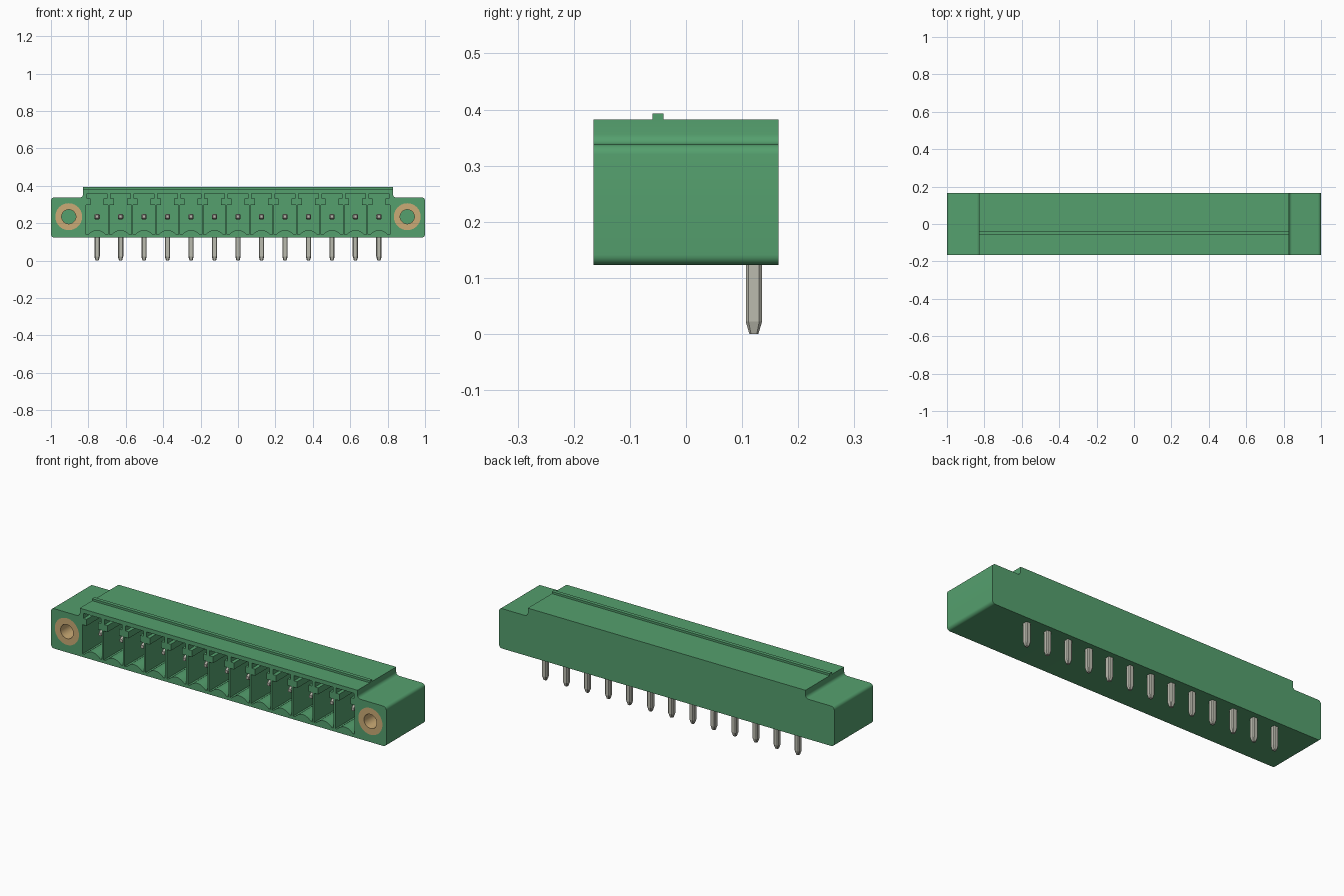
import bpy, bmesh
from math import cos, sin, pi, radians
from mathutils import Vector

cube = bpy.data.objects.get("Cube")
if cube:
    bpy.data.objects.remove(cube, do_unlink=True)


def material(name, rgb):
    m = bpy.data.materials.new(name)
    m.use_nodes = True
    m.diffuse_color = (*rgb, 1)
    m.node_tree.nodes["Principled BSDF"].inputs["Base Color"].default_value = (*rgb, 1)
    return m


GREEN = material("green plastic", (0.09, 0.35, 0.155))
BRASS = material("brass", (0.60, 0.41, 0.18))
TIN = material("tinned metal", (0.50, 0.50, 0.43))

FRONT, BACK = -0.165, 0.165
BOTTOM, SHOULDER, TOP = 0.123, 0.338, 0.382
STEP = 0.828
PITCH, COUNT = 0.1256, 13
AXIS_Z, SCREW_X = 0.235, 0.905
CAVITY_END, SCREW_END = 0.07, 0.05
PIN_Y = 0.121
PIN_XS = [(i - (COUNT - 1) / 2) * PITCH for i in range(COUNT)]


def loft(bm, rings, closed=False):
    """Skin a row of matching rings, capped unless closed on itself."""
    loops = [[bm.verts.new(p) for p in ring] for ring in rings]
    pairs = list(zip(loops, loops[1:]))
    if closed:
        pairs.append((loops[-1], loops[0]))
    else:
        bm.faces.new(loops[0])
        bm.faces.new(loops[-1])
    for a, b in pairs:
        n = len(a)
        for i in range(n):
            bm.faces.new((a[i], a[(i + 1) % n], b[(i + 1) % n], b[i]))


def finish(name, bm, mat):
    bmesh.ops.recalc_face_normals(bm, faces=bm.faces)
    mesh = bpy.data.meshes.new(name)
    bm.to_mesh(mesh)
    bm.free()
    mesh.materials.append(mat)
    ob = bpy.data.objects.new(name, mesh)
    bpy.context.collection.objects.link(ob)
    return ob


def activate(ob):
    bpy.ops.object.select_all(action='DESELECT')
    ob.select_set(True)
    bpy.context.view_layer.objects.active = ob


def smooth(ob):
    activate(ob)
    bpy.ops.object.shade_smooth_by_angle(angle=radians(30))


def arc(cx, cz, r, start, end, n=6):
    angles = [radians(start + (end - start) * i / n) for i in range(n + 1)]
    return [(cx + r * cos(a), cz + r * sin(a)) for a in angles]


def at_y(profile, y, dx=0):
    return [Vector((x + dx, y, z)) for x, z in profile]


def circle(cx, r, n=40):
    return [(cx + r * cos(2 * pi * i / n), AXIS_Z + r * sin(2 * pi * i / n)) for i in range(n)]


def octagon(h, c):
    """Square of half-size h with corners cut by c."""
    k = h - c
    return [(h, -k), (h, k), (k, h), (-k, h), (-h, k), (-h, -k), (-k, -h), (k, -h)]


# Housing outline with rounded corners and filleted shoulders
r, f = 0.018, 0.018
half = (arc(1 - r, BOTTOM + r, r, -90, 0) + arc(1 - r, SHOULDER - r, r, 0, 90)
        + arc(STEP + f, SHOULDER + f, f, 270, 180) + [(STEP, TOP)])
outline = half + [(-x, z) for x, z in reversed(half)]
bm = bmesh.new()
loft(bm, [at_y(outline, FRONT), at_y(outline, BACK)])
housing = finish("housing", bm, GREEN)

# Keyed socket shape: humped floor, wide chamber, narrow neck, wide top slot
hump = [(0.048 * t / 5, 0.14 + 0.024 * (1 - (t / 5) ** 2)) for t in range(6)]
side = hump + [(0.058, 0.14), (0.058, 0.297), (0.034, 0.297), (0.034, 0.332),
               (0.053, 0.332), (0.053, 0.36)]
socket = side + [(-x, z) for x, z in reversed(side[1:])]
bm = bmesh.new()
for x in PIN_XS:
    loft(bm, [at_y(socket, FRONT - 0.05, x), at_y(socket, CAVITY_END, x)])
for s in (-1, 1):
    hole = circle(s * SCREW_X, 0.072)
    loft(bm, [at_y(hole, FRONT - 0.05), at_y(hole, SCREW_END)])
cutter = finish("socket_cutter", bm, GREEN)
cutter.hide_render = True

mod = housing.modifiers.new("sockets", 'BOOLEAN')
mod.operation = 'DIFFERENCE'
mod.solver = 'EXACT'
mod.object = cutter
activate(housing)
bpy.ops.object.modifier_apply(modifier=mod.name)
bpy.data.objects.remove(cutter, do_unlink=True)
smooth(housing)

# Rib along the top
bm = bmesh.new()
rib = [(-STEP, TOP - 0.005), (STEP, TOP - 0.005), (STEP, 0.393), (-STEP, 0.393)]
loft(bm, [at_y(rib, -0.06), at_y(rib, -0.04)])
finish("top_rib", bm, GREEN)

# Threaded inserts in both flanges
for s, label in ((1, "left"), (-1, "right")):
    outer, inner = circle(s * SCREW_X, 0.072), circle(s * SCREW_X, 0.038)
    bm = bmesh.new()
    loft(bm, [at_y(outer, FRONT), at_y(inner, FRONT),
              at_y(inner, SCREW_END), at_y(outer, SCREW_END)], closed=True)
    smooth(finish(label + "_screw_insert", bm, BRASS))

# Bent contacts: a leg under the housing and a tip inside each socket
thick, thin = octagon(0.0145, 0.005), octagon(0.008, 0.003)
for i, x in enumerate(PIN_XS):
    bm = bmesh.new()
    loft(bm, [[Vector((x + a, PIN_Y + b, z)) for a, b in shape]
              for shape, z in ((thin, 0), (thick, 0.022), (thick, AXIS_Z))])
    loft(bm, [[Vector((x + a, y, AXIS_Z + b)) for a, b in shape]
              for shape, y in ((thin, -0.1), (thick, -0.08), (thick, PIN_Y))])
    finish("contact_pin_%d" % (i + 1), bm, TIN)
